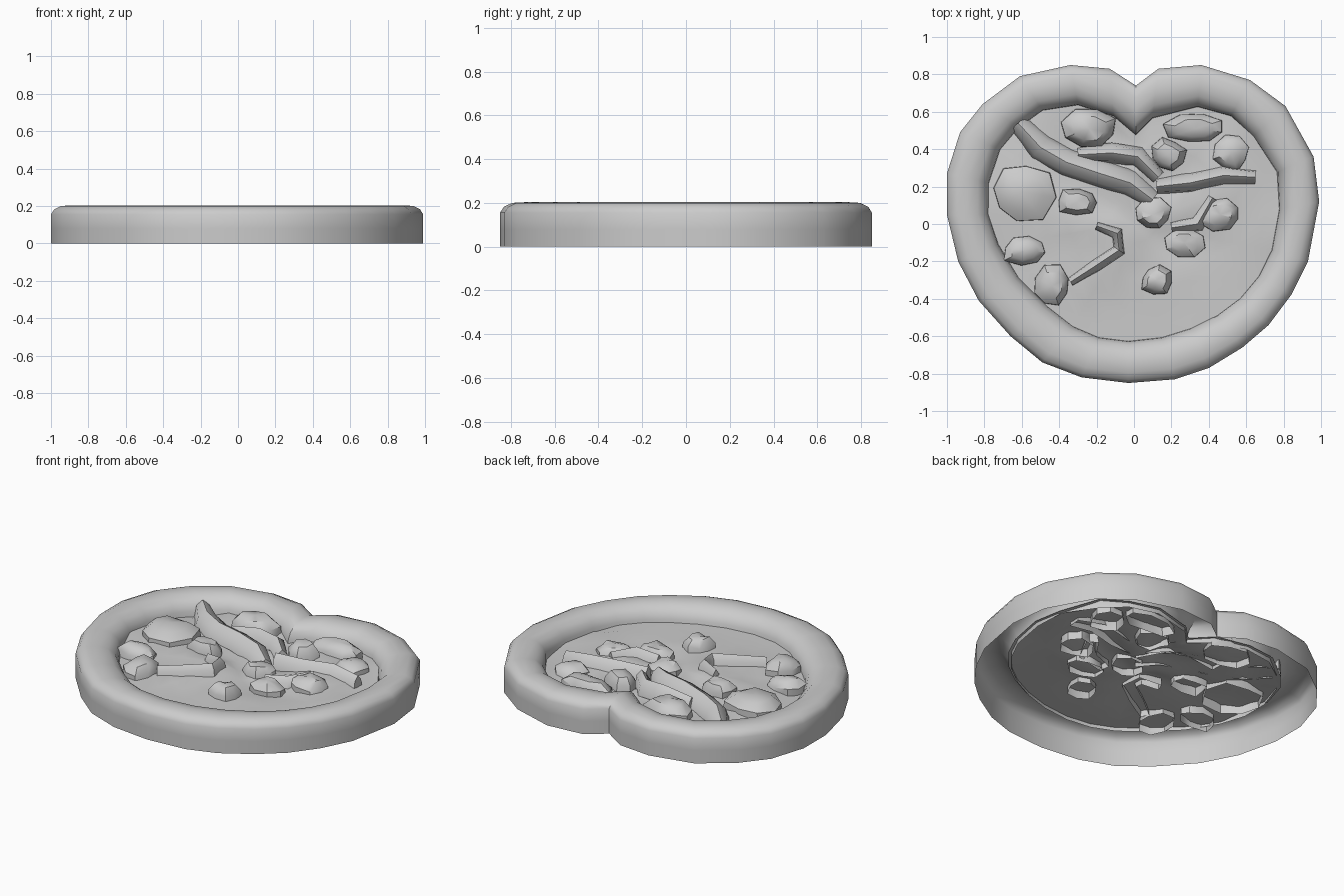
import bpy, bmesh, math, random
from mathutils import Vector, noise

if "Cube" in bpy.data.objects:
    bpy.data.objects.remove(bpy.data.objects["Cube"])
random.seed(4)

# heart outline, clockwise from the notch: outer wall and matching inner lip
outer = [(.01,.74),(.13,.83),(.36,.85),(.62,.77),(.81,.63),(.96,.36),(.99,.12),(.93,-.2),
         (.84,-.38),(.72,-.54),(.58,-.66),(.4,-.77),(.22,-.83),(-.03,-.85),(-.28,-.82),
         (-.49,-.74),(-.66,-.6),(-.83,-.41),(-.94,-.2),(-1,.05),(-1,.27),(-.93,.49),
         (-.81,.64),(-.61,.79),(-.34,.85),(-.13,.83)]
inner = [(.01,.48),(.1,.57),(.34,.63),(.52,.58),(.64,.47),(.77,.28),(.78,.08),(.74,-.14),
         (.67,-.28),(.57,-.4),(.45,-.49),(.31,-.56),(.15,-.61),(-.03,-.63),(-.19,-.61),
         (-.33,-.55),(-.47,-.44),(-.62,-.29),(-.73,-.11),(-.78,.05),(-.78,.22),(-.72,.4),
         (-.62,.52),(-.49,.61),(-.3,.64),(-.11,.58)]
N = len(outer)


def finish(name, bm, angle=50):
    bmesh.ops.recalc_face_normals(bm, faces=bm.faces)
    me = bpy.data.meshes.new(name)
    bm.to_mesh(me)
    bm.free()
    ob = bpy.data.objects.new(name, me)
    bpy.context.collection.objects.link(ob)
    bpy.context.view_layer.objects.active = ob
    ob.select_set(True)
    bpy.ops.object.shade_smooth_by_angle(angle=math.radians(angle))
    ob.select_set(False)
    return ob


def loft(bm, rings, closed=True):
    vs = [[bm.verts.new(p) for p in r] for r in rings]
    n = len(vs[0])
    for a, b in zip(vs, vs[1:]):
        for i in range(n if closed else n - 1):
            j = (i + 1) % n
            bm.faces.new((a[i], a[j], b[j], b[i]))
    return vs


# raised crust: open underneath, rounded top, falling to the filling
section = [(0, 0), (0, .08), (0, .155), (.08, .182), (.25, .2), (.5, .203),
           (.75, .192), (.92, .16), (1, .125), (1.03, .08)]
bm = bmesh.new()
loft(bm, [[Vector(o).lerp(Vector(i), t).to_3d() + Vector((0, 0, z))
           for o, i in zip(outer, inner)] for t, z in section])
finish("crust", bm)


# lumpy filling surface inside the crust
def floor_z(x, y):
    smooth = max(0, min(1, (y + .45) * 3))
    return .105 + smooth * .05 * noise.noise((x * 5, y * 5, 2.3))


bm = bmesh.new()
rings = []
for f in (1.02, .9, .76, .62, .47, .32, .16):
    rings.append([(x * f, y * f, floor_z(x * f, y * f)) for x, y in inner])
vs = loft(bm, rings)
c = bm.verts.new((0, 0, .11))
for i in range(N):
    bm.faces.new((vs[-1][i], vs[-1][(i + 1) % N], c))
finish("filling", bm, 35)


# irregular chunks: x, y, half width, half depth, top height
chunks = [(-.6,.17,.18,.17,.19), (-.24,.51,.15,.11,.2), (-.44,-.33,.11,.12,.19),
          (-.58,-.14,.13,.09,.18), (.12,-.3,.09,.08,.18), (.18,.37,.1,.09,.2),
          (.46,.05,.12,.09,.18), (.33,.51,.17,.09,.185), (-.3,.12,.12,.08,.18),
          (.52,.38,.1,.1,.17), (.1,.05,.1,.09,.17), (.27,-.1,.11,.08,.165)]
for k, (x, y, w, d, top) in enumerate(chunks):
    bm = bmesh.new()
    turn, n = random.uniform(0, 6), 8
    jit = [random.uniform(.82, 1.12) for _ in range(n)]
    rings = []
    for s, h in ((1, .07), (.97, .07 + (top - .07) * .6), (.62, top - .008)):
        rings.append([(x + w * s * jit[i] * math.cos(turn + i * math.tau / n),
                       y + d * s * jit[i] * math.sin(turn + i * math.tau / n),
                       h + random.uniform(-.012, .008)) for i in range(n)])
    vs = loft(bm, rings)
    c = bm.verts.new((x, y, top))
    for i in range(n):
        bm.faces.new((vs[-1][i], vs[-1][(i + 1) % n], c))
    finish(f"topping_chunk_{k}", bm, 40)

# curling strips: path points (x, y, z of crest) and half width
strips = [([(-.62,.54,.18),(-.5,.41,.19),(-.36,.33,.19),(-.18,.27,.2),(-.02,.22,.19),(.1,.13,.16)], .065),
          ([(-.3,.37,.17),(-.12,.38,.2),(.02,.36,.19),(.13,.25,.18)], .05),
          ([(-.34,-.31,.17),(-.2,-.22,.18),(-.08,-.14,.19),(-.09,-.05,.19),(-.2,-.01,.17)], .035),
          ([(.12,.2,.18),(.3,.22,.18),(.48,.26,.185),(.65,.25,.16)], .05),
          ([(.2,-.02,.15),(.34,.0,.17),(.42,.14,.17)], .045)]
for k, (pts, w) in enumerate(strips):
    bm = bmesh.new()
    pts = [Vector(p) for p in pts]
    rings = []
    for i, p in enumerate(pts):
        t = pts[min(i + 1, len(pts) - 1)] - pts[max(i - 1, 0)]
        side = Vector((-t.y, t.x, 0)).normalized() * w * (.7 if i in (0, len(pts) - 1) else 1)
        rings.append([p + side * s + Vector((0, 0, dz))
                      for s, dz in ((-1.1, -.09), (-.8, -.03), (0, 0), (.8, -.03), (1.1, -.09))])
    vs = loft(bm, rings, closed=False)
    bm.faces.new(vs[0])
    bm.faces.new(vs[-1])
    finish(f"topping_strip_{k}", bm, 45)
